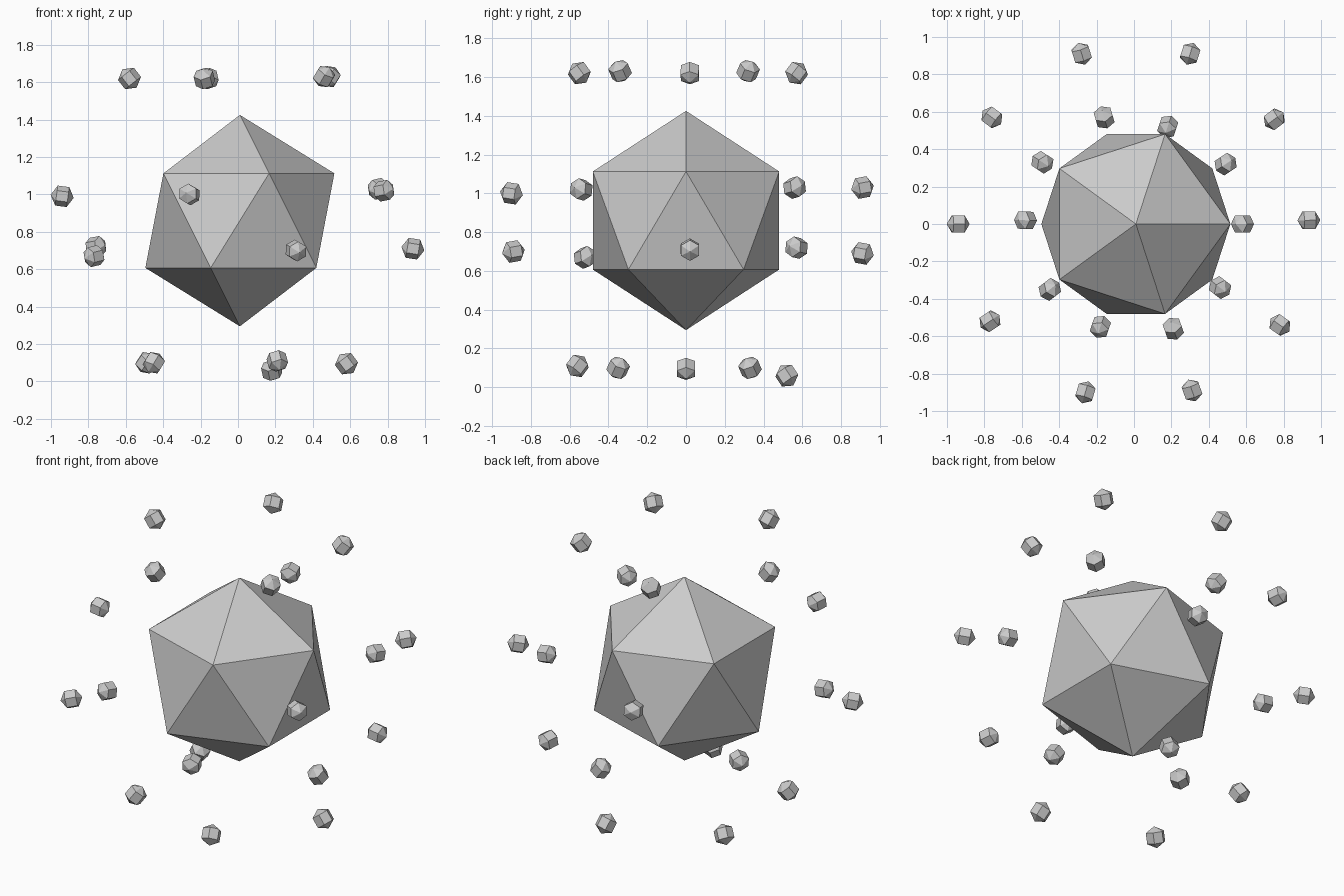
import bpy
import bmesh
from mathutils import Matrix, Vector

if "Cube" in bpy.data.objects:
    bpy.data.objects.remove(bpy.data.objects["Cube"])

CENTRE = Vector((0.01, 0.0, 0.86))


def finish(name, bm):
    mesh = bpy.data.meshes.new(name)
    bm.normal_update()
    bm.to_mesh(mesh)
    bm.free()
    obj = bpy.data.objects.new(name, mesh)
    bpy.context.collection.objects.link(obj)
    return obj


# Large twenty-sided die, standing on a vertex axis
bm = bmesh.new()
bmesh.ops.create_icosphere(bm, subdivisions=1, radius=0.565,
                           matrix=Matrix.Translation(CENTRE))
finish("die_body", bm)

# Small faceted beads, one floating outside each face
bands = {
    "top_bead": [(0.49, 0.32, 1.63), (-0.16, 0.57, 1.62), (-0.58, 0.02, 1.62),
                 (-0.18, -0.55, 1.62), (0.46, -0.34, 1.63)],
    "upper_bead": [(0.75, 0.56, 1.03), (-0.28, 0.91, 1.03), (-0.94, 0.00, 0.99),
                   (-0.26, -0.90, 1.00), (0.78, -0.54, 1.02)],
    "lower_bead": [(0.935, 0.02, 0.71), (0.30, 0.91, 0.69), (-0.76, 0.57, 0.72),
                   (-0.77, -0.52, 0.67), (0.31, -0.89, 0.70)],
    "bottom_bead": [(0.58, 0.00, 0.095), (0.18, 0.52, 0.06), (-0.49, 0.33, 0.10),
                    (-0.45, -0.35, 0.10), (0.21, -0.56, 0.11)],
}
for name, points in bands.items():
    for i, p in enumerate(points):
        p = Vector(p)
        # The bead's pole points away from the die
        turn = (p - CENTRE).to_track_quat('Z', 'Y').to_matrix().to_4x4()
        bm = bmesh.new()
        bmesh.ops.create_uvsphere(bm, u_segments=6, v_segments=3, radius=0.062,
                                  matrix=Matrix.Translation(p) @ turn)
        finish(f"{name}_{i + 1}", bm)
